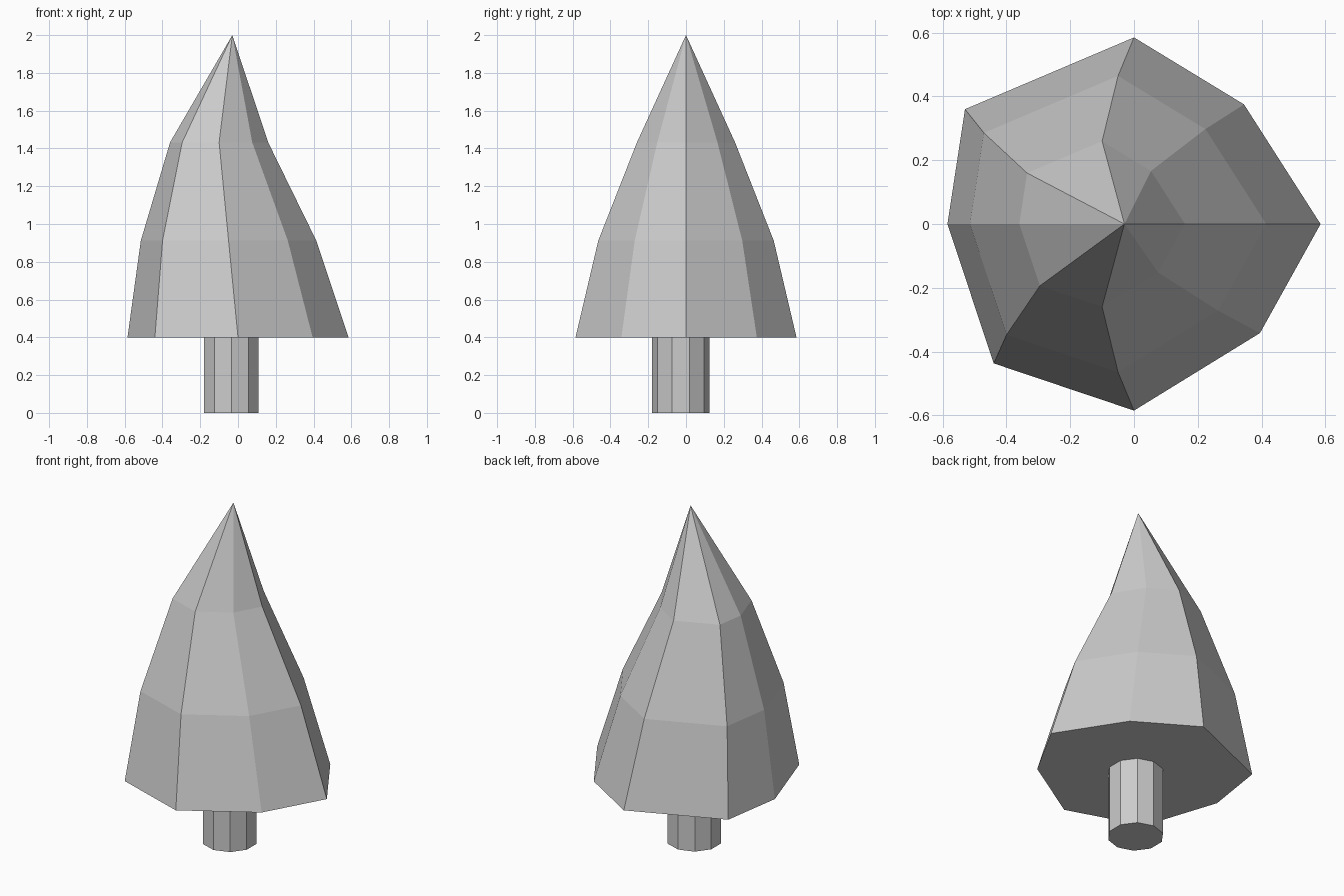
import bpy, bmesh
from mathutils import Matrix

if "Cube" in bpy.data.objects:
    bpy.data.objects.remove(bpy.data.objects["Cube"])


def add_object(name, bm):
    bmesh.ops.recalc_face_normals(bm, faces=bm.faces)
    mesh = bpy.data.meshes.new(name)
    bm.to_mesh(mesh)
    bm.free()
    obj = bpy.data.objects.new(name, mesh)
    bpy.context.collection.objects.link(obj)
    return obj


# Foliage: one irregular octagon, shrunk and shifted up to an off-centre tip
outline = [(0.585, 0), (0.345, 0.375), (0, 0.585), (-0.53, 0.36),
           (-0.585, 0), (-0.44, -0.437), (0, -0.585), (0.395, -0.342)]
levels = [(0.40, 1.0, 0.0), (0.912, 0.794, -0.05), (1.432, 0.444, -0.10)]  # z, scale, x shift

bm = bmesh.new()
rings = [[bm.verts.new((x * s + dx, y * s, z)) for x, y in outline]
         for z, s, dx in levels]
tip = bm.verts.new((-0.03, 0, 2.0))
n = len(outline)
bm.faces.new(rings[0][::-1])
for i in range(n):
    j = (i + 1) % n
    for low, high in zip(rings, rings[1:]):
        bm.faces.new((low[i], low[j], high[j], high[i]))
    bm.faces.new((rings[-1][i], rings[-1][j], tip))
add_object("foliage", bm)

# Trunk: ten-sided post, slightly off centre
bm = bmesh.new()
bmesh.ops.create_cone(bm, cap_ends=True, segments=10, radius1=0.152, radius2=0.152,
                      depth=0.40, matrix=Matrix.Translation((-0.035, -0.028, 0.20)))
add_object("trunk", bm)
